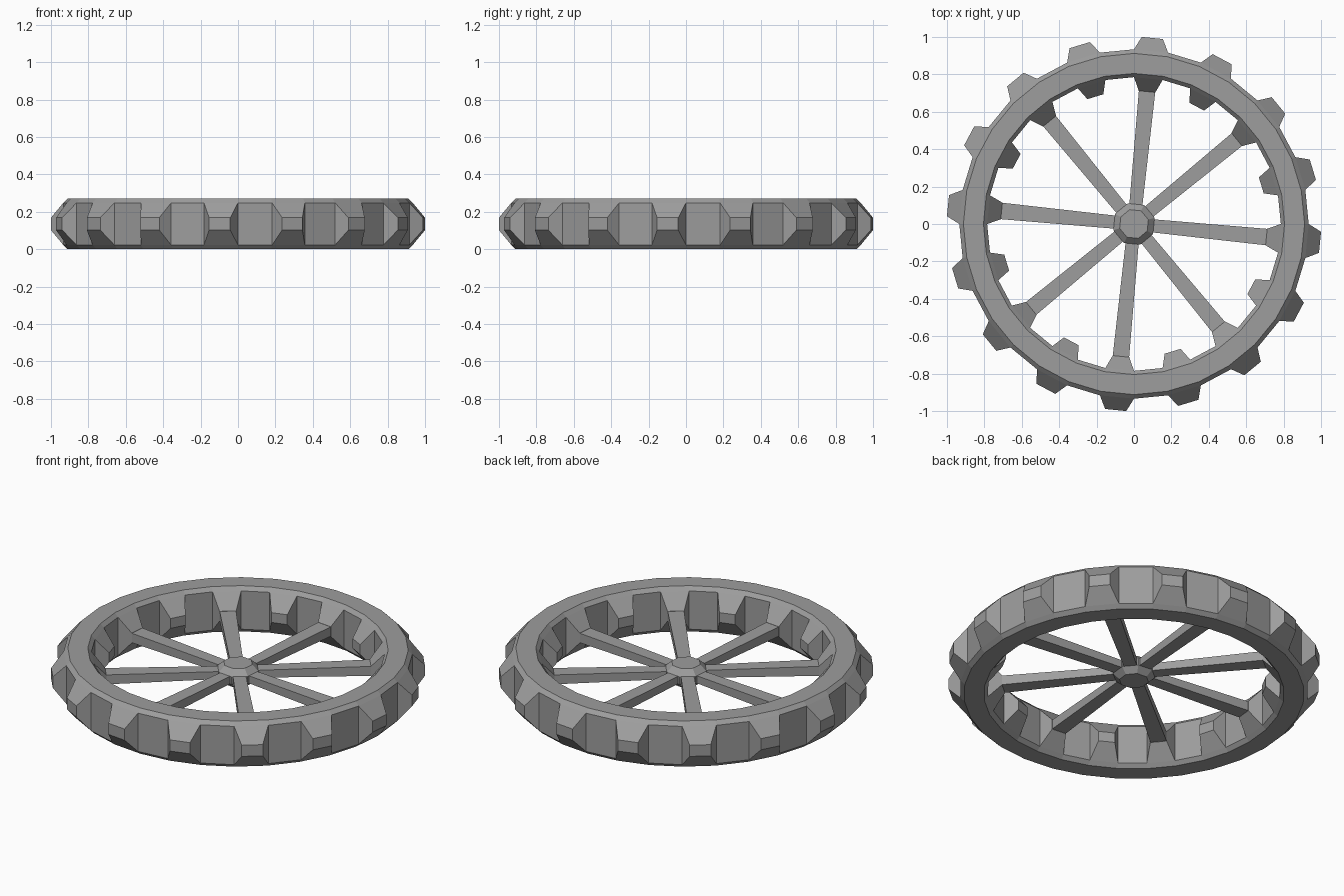
import bpy, bmesh
from math import cos, sin, pi
from mathutils import Vector

cube = bpy.data.objects.get("Cube")
if cube:
    bpy.data.objects.remove(cube, do_unlink=True)

MID = 0.135          # height of the wheel's middle plane
SEGMENTS = 32
STEP = 2 * pi / SEGMENTS

metal = bpy.data.materials.new("grey metal")
grey = (0.34, 0.34, 0.34, 1)
metal.diffuse_color = grey
metal.use_nodes = True
metal.node_tree.nodes["Principled BSDF"].inputs["Base Color"].default_value = grey


def finish(name, bm):
    bmesh.ops.recalc_face_normals(bm, faces=bm.faces)
    mesh = bpy.data.meshes.new(name)
    bm.to_mesh(mesh)
    bm.free()
    mesh.materials.append(metal)
    obj = bpy.data.objects.new(name, mesh)
    bpy.context.collection.objects.link(obj)
    return obj


def lathe(bm, profile, count, start=0.0, closed=True):
    """Revolve (radius, z) points; returns rows of faces, one row per profile edge."""
    rings = []
    for r, z in profile:
        angles = [start + 2 * pi * i / count for i in range(count)]
        rings.append([bm.verts.new((r * cos(a), r * sin(a), z)) for a in angles])
    rows = []
    for k in range(len(rings) if closed else len(rings) - 1):
        a, b = rings[k], rings[(k + 1) % len(rings)]
        rows.append([bm.faces.new((a[i], a[(i + 1) % count], b[(i + 1) % count], b[i]))
                     for i in range(count)])
    if not closed:
        bm.faces.new(rings[0])
        bm.faces.new(rings[-1])
    return rows


def raise_teeth(bm, faces, height, width_scale, tip_height):
    """Extrude each face along its normal into a tapered tooth."""
    for face in bmesh.ops.extrude_discrete_faces(bm, faces=faces)["faces"]:
        centre = face.calc_center_median()
        normal = face.normal.copy()
        for v in face.verts:
            offset = (v.co - centre) * width_scale
            offset.z = tip_height / 2 if v.co.z > centre.z else -tip_height / 2
            v.co = centre + offset + normal * height


# Chamfered rim with tapered teeth on every second outer and inner face
bm = bmesh.new()
rows = lathe(bm, [(0.912, 0), (0.934, 0.022), (0.934, 0.248), (0.912, 0.27),
                  (0.805, 0.27), (0.785, 0.248), (0.785, 0.022), (0.805, 0)], SEGMENTS)
bmesh.ops.recalc_face_normals(bm, faces=bm.faces)
outer_teeth = rows[1][1::2]
inner_teeth = rows[5][1::2]
raise_teeth(bm, outer_teeth, 0.0698, 0.62, 0.066)
raise_teeth(bm, inner_teeth, 0.07, 0.58, 0.058)
finish("toothed_rim", bm)

# Eight-sided chamfered hub, its flats turned to the spokes
spoke_start = 3.5 * STEP
bm = bmesh.new()
lathe(bm, [(0.08, MID - 0.055), (0.115, MID - 0.022),
           (0.115, MID + 0.022), (0.08, MID + 0.055)], 8, spoke_start + pi / 8, closed=False)
finish("hub", bm)

# Tapered spokes from the hub flats to every second inner tooth
for n in range(8):
    angle = spoke_start + n * pi / 4
    along = Vector((cos(angle), sin(angle), 0))
    across = Vector((-sin(angle), cos(angle), 0))
    bm = bmesh.new()
    ends = []
    for radius, width, height in ((0.1, 0.07, 0.044), (0.713, 0.088, 0.056)):
        ends.append([bm.verts.new(along * radius + across * (sx * width / 2)
                                  + Vector((0, 0, MID + sz * height / 2)))
                     for sx, sz in ((-1, -1), (1, -1), (1, 1), (-1, 1))])
    for i in range(4):
        j = (i + 1) % 4
        bm.faces.new((ends[0][i], ends[0][j], ends[1][j], ends[1][i]))
    for end in ends:
        bm.faces.new(end)
    finish(f"spoke_{n + 1}", bm)
